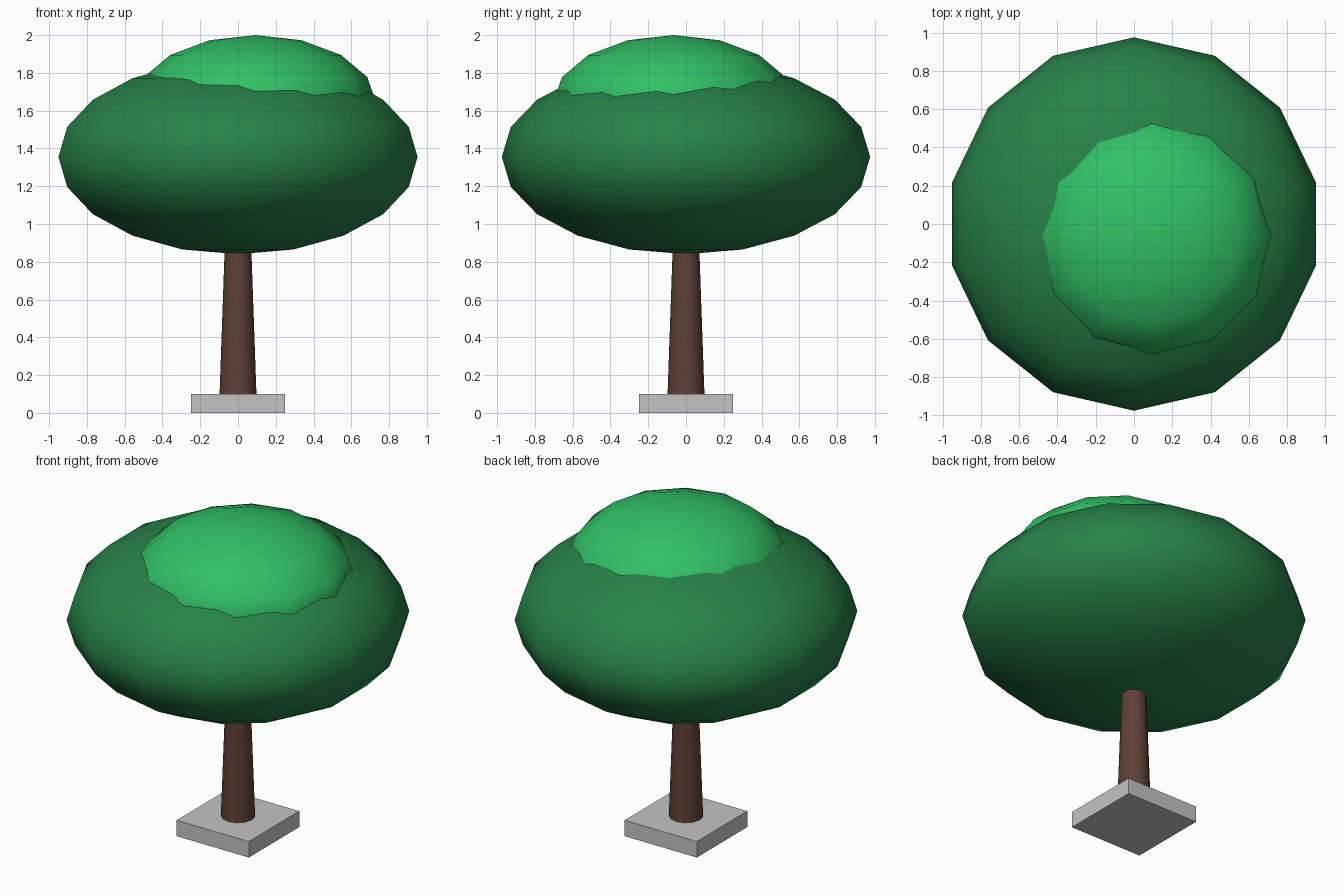
import bpy
import math

cube = bpy.data.objects.get("Cube")
if cube:
    bpy.data.objects.remove(cube, do_unlink=True)


def make_material(name, rgb):
    mat = bpy.data.materials.new(name)
    mat.use_nodes = True
    colour = (*rgb, 1.0)
    mat.diffuse_color = colour
    bsdf = mat.node_tree.nodes["Principled BSDF"]
    bsdf.inputs["Base Color"].default_value = colour
    bsdf.inputs["Roughness"].default_value = 0.9
    return mat


def finish(name, mat, smooth_angle=None):
    """Name and colour the active object, and bake its scale."""
    obj = bpy.context.object
    obj.name = obj.data.name = name
    obj.data.materials.append(mat)
    bpy.ops.object.transform_apply(location=False, rotation=False, scale=True)
    if smooth_angle:
        bpy.ops.object.shade_smooth_by_angle(angle=math.radians(smooth_angle))
    return obj


def foliage(name, mat, centre, radius, height, segments, rings):
    """Flattened smooth ball of leaves."""
    bpy.ops.mesh.primitive_uv_sphere_add(
        segments=segments, ring_count=rings, radius=1, location=centre)
    bpy.context.object.scale = (radius, radius, height)
    return finish(name, mat, 60)


stone = make_material("stone grey", (0.55, 0.55, 0.55))
bark = make_material("bark brown", (0.11, 0.052, 0.038))
dark_leaf = make_material("dark leaf green", (0.02, 0.22, 0.065))
light_leaf = make_material("light leaf green", (0.03, 0.53, 0.13))

# Square base slab
bpy.ops.mesh.primitive_cube_add(size=1, location=(0, 0, 0.05))
bpy.context.object.scale = (0.5, 0.5, 0.1)
finish("base_slab", stone)

# Tapered trunk, running a little way into the leaves
bpy.ops.mesh.primitive_cone_add(
    vertices=12, radius1=0.098, radius2=0.068, depth=0.85,
    location=(0, 0, 0.515))
finish("trunk", bark, 40)

# Wide lower canopy and the offset crown on top
foliage("canopy", dark_leaf, (0, 0, 1.355), 0.975, 0.515, 14, 10)
foliage("crown", light_leaf, (0.093, -0.065, 1.64), 0.64, 0.36, 12, 8)
